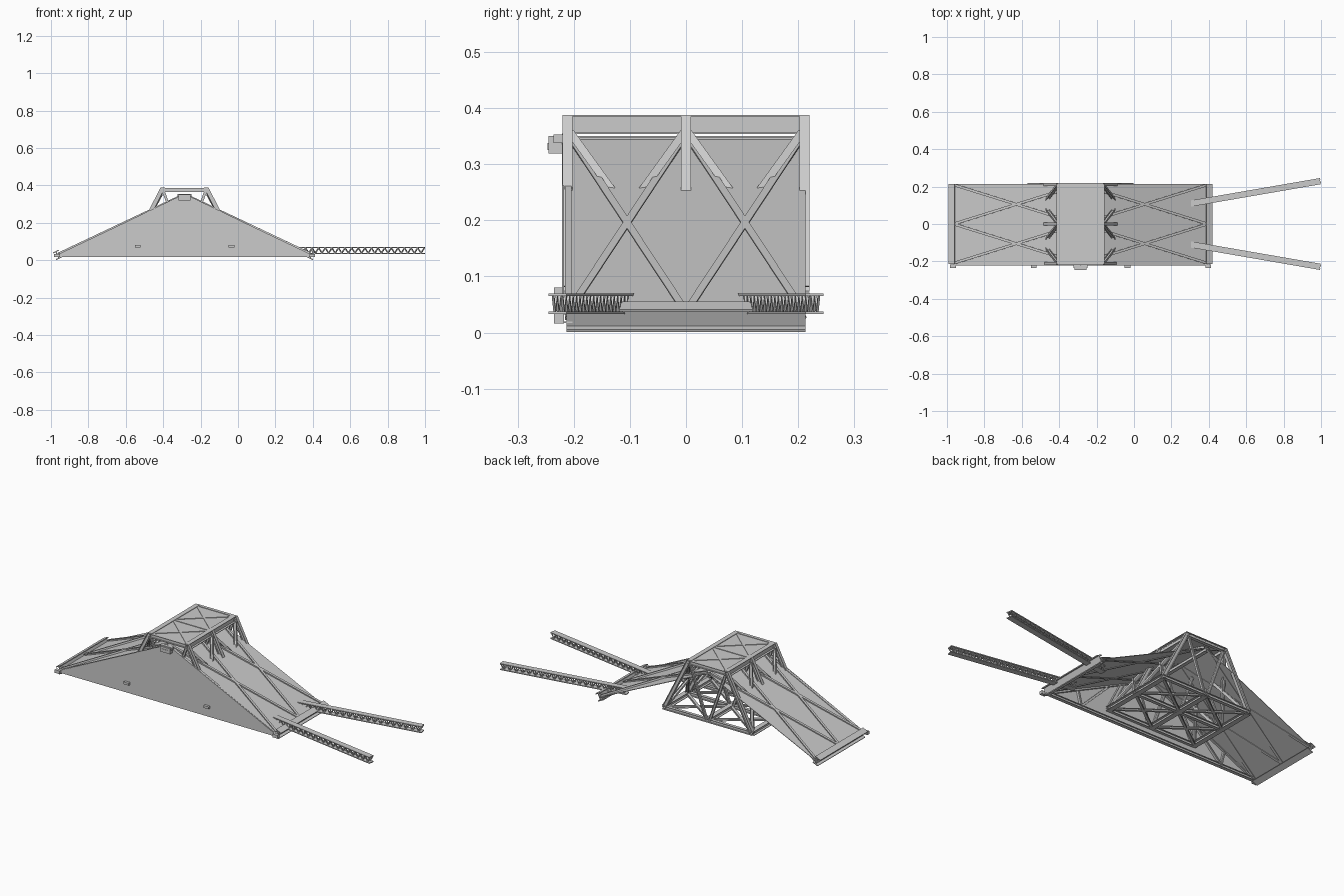
import bpy, bmesh
from mathutils import Vector

if "Cube" in bpy.data.objects:
    bpy.data.objects.remove(bpy.data.objects["Cube"])

CX = -0.286            # centre line of the tent in x
SIDES = (-1, 1)


def finish(name, bm):
    bmesh.ops.recalc_face_normals(bm, faces=bm.faces)
    me = bpy.data.meshes.new(name)
    bm.to_mesh(me)
    bm.free()
    ob = bpy.data.objects.new(name, me)
    bpy.context.collection.objects.link(ob)
    return ob


def sweep(bm, prof, a, b, up):
    """Extrude a 2D profile (side, up) from a to b."""
    a, b = Vector(a), Vector(b)
    d = (b - a).normalized()
    s = d.cross(Vector(up)).normalized()
    u = s.cross(d)
    r = [[bm.verts.new(p + s * x + u * y) for x, y in prof] for p in (a, b)]
    n = len(prof)
    for i in range(n):
        j = (i + 1) % n
        bm.faces.new((r[0][i], r[0][j], r[1][j], r[1][i]))
    bm.faces.new(r[0])
    bm.faces.new(r[1][::-1])


def ibeam(bm, a, b, w, h, up=(0, 0, 1), t=0.003):
    w, h, k = w / 2, h / 2, t / 2
    half = [(w, -h), (w, -h + t), (k, -h + t), (k, h - t), (w, h - t), (w, h)]
    sweep(bm, half + [(-x, y) for x, y in reversed(half)], a, b, up)


def bar(bm, a, b, w, h, up=(0, 0, 1)):
    w, h = w / 2, h / 2
    sweep(bm, [(-w, -h), (w, -h), (w, h), (-w, h)], a, b, up)


def box(bm, x0, x1, y0, y1, z0, z1):
    xm, zm = (x0 + x1) / 2, (z0 + z1) / 2
    bar(bm, (xm, y0, zm), (xm, y1, zm), x1 - x0, z1 - z0)


def plate(bm, pts, offset):
    """Flat panel thickened by an offset vector."""
    f = bm.faces.new([bm.verts.new(p) for p in pts])
    g = bmesh.ops.extrude_face_region(bm, geom=[f])
    bmesh.ops.translate(bm, vec=offset,
                        verts=[v for v in g['geom'] if isinstance(v, bmesh.types.BMVert)])


# sloping sheets, their X braces and the end beams
ridge_z, end_z, half_len = 0.345, 0.028, 0.680
for s, label in ((1, "right"), (-1, "left")):
    nrm = Vector((s * (ridge_z - end_z), 0, half_len)).normalized()
    ex = CX + s * half_len
    bm = bmesh.new()
    plate(bm, [(CX, -.213, ridge_z), (CX, .213, ridge_z), (ex, .213, end_z), (ex, -.213, end_z)],
          -nrm * 0.003)
    finish(label + "_slope_sheet", bm)
    bm = bmesh.new()
    for y0 in (-.208, .002):
        for ya, yb in ((y0, y0 + .206), (y0 + .206, y0)):
            ibeam(bm, (CX + s * .01, ya, ridge_z), (ex - s * .01, yb, end_z + .005), .014, .018, nrm)
    finish(label + "_slope_braces", bm)
    bm = bmesh.new()
    ibeam(bm, (ex, -.213, end_z), (ex, .213, end_z), .034, .044, nrm, .005)
    finish(label + "_end_beam", bm)

# ridge beam under the sheets
bm = bmesh.new()
ibeam(bm, (CX, -.213, .335), (CX, .213, .335), .02, .03)
finish("ridge_beam", bm)

# triangular front panel with its bottom chord
bm = bmesh.new()
plate(bm, [(-.972, -.221, .017), (.400, -.221, .017), (.385, -.221, .032),
           (CX, -.221, .355), (-.957, -.221, .032)], (0, .004, 0))
finish("front_panel", bm)
bm = bmesh.new()
ibeam(bm, (-.965, -.210, .026), (.393, -.210, .026), .016, .018)
for s in SIDES:
    ibeam(bm, (CX + s * .66, -.210, .030), (CX + s * .02, -.210, .335), .012, .016)
    ibeam(bm, (CX + s * .45, -.210, .03), (CX + s * .28, -.210, .20), .012, .012)
    ibeam(bm, (CX + s * .45, -.210, .03), (CX + s * .47, -.210, .11), .012, .012)
finish("front_panel_chords", bm)

# trapezoid trestle frames at front, middle and back
TOP, BOT, TX, BX = .375, .078, .119, .274
bm = bmesh.new()
for y in (-.211, 0, .211):
    ibeam(bm, (CX - BX - .006, y, BOT), (CX + BX + .006, y, BOT), .018, .02)
    ibeam(bm, (CX - TX - .004, y, TOP), (CX + TX + .004, y, TOP), .018, .022)
    for s in SIDES:
        ibeam(bm, (CX + s * TX, y, TOP + .008), (CX + s * BX, y, BOT), .018, .022, (1, 0, 0))
        ibeam(bm, (CX + s * (TX - .008), y, TOP - .01), (CX + s * .01, y, BOT), .012, .014, (1, 0, 0))
finish("trestle_frames", bm)

# cross bracing between the trestles, in the plane of the legs
bm = bmesh.new()
for s in SIDES:
    for y0, y1 in ((-.205, -.005), (.005, .205)):
        for a, b in ((y0, y1), (y1, y0)):
            ibeam(bm, (CX + s * (TX + .005), a, .355), (CX + s * BX, b, BOT), .014, .016, (1, 0, 0))
finish("trestle_cross_braces", bm)

# floor beams joining the trestle feet
bm = bmesh.new()
for x in (-BX, 0, BX):
    ibeam(bm, (CX + x, -.211, BOT), (CX + x, .211, BOT), .028, .024)
for x0, x1 in ((-BX, 0), (0, BX)):
    for y0 in (-.205, .005):
        ibeam(bm, (CX + x0, y0, BOT), (CX + x1, y0 + .2, BOT), .014, .012)
        ibeam(bm, (CX + x0, y0 + .2, BOT), (CX + x1, y0, BOT), .014, .012)
finish("floor_beams", bm)

# cap: roof deck, deep cross beams and X braces
bm = bmesh.new()
plate(bm, [(CX - TX, -.213, .380), (CX + TX, -.213, .380),
           (CX + TX, .213, .380), (CX - TX, .213, .380)], (0, 0, .003))
finish("roof_deck", bm)
bm = bmesh.new()
for s in SIDES:
    ibeam(bm, (CX + s * (TX - .003), -.214, .371), (CX + s * (TX - .003), .214, .371), .026, .034)
    for a, b in ((.012, .2), (.2, .012)):
        ibeam(bm, (CX - TX + .012, s * a, .380), (CX + TX - .012, s * b, .380), .012, .012)
finish("roof_beams", bm)

# bracket under the cap on the front
bm = bmesh.new()
box(bm, CX - .031, CX + .031, -.245, -.217, .319, .350)
box(bm, CX - .038, CX + .038, -.236, -.217, .338, .353)
box(bm, CX - .02, CX + .02, -.247, -.243, .325, .338)
finish("front_bracket", bm)

# small lugs along the bottom of the front panel
bm = bmesh.new()
for s in SIDES:
    box(bm, CX + s * .25 - .016, CX + s * .25 + .016, -.235, -.217, .067, .080)
    box(bm, CX + s * .682 - .015, CX + s * .682 + .015, -.235, -.217, .016, .034)
finish("front_lugs", bm)

# lattice girders running out to the right
for s, label in ((-1, "front"), (1, "back")):
    a, b = Vector((.290, s * .107, 0)), Vector((.996, s * .229, 0))
    d = (b - a).normalized()
    side = Vector((-d.y, d.x, 0))
    bm = bmesh.new()
    for z in (.0355, .0675):
        bar(bm, a + Vector((0, 0, z)), b + Vector((0, 0, z)), .033, .005)
    n = 40
    for k in SIDES:
        for i in range(n):
            zs = (.037, .066) if i % 2 else (.066, .037)
            p = a.lerp(b, i / n) + side * k * .008 + Vector((0, 0, zs[0]))
            q = a.lerp(b, (i + 1) / n) + side * k * .008 + Vector((0, 0, zs[1]))
            bar(bm, p, q, .004, .005)
    finish(label + "_lattice_girder", bm)
